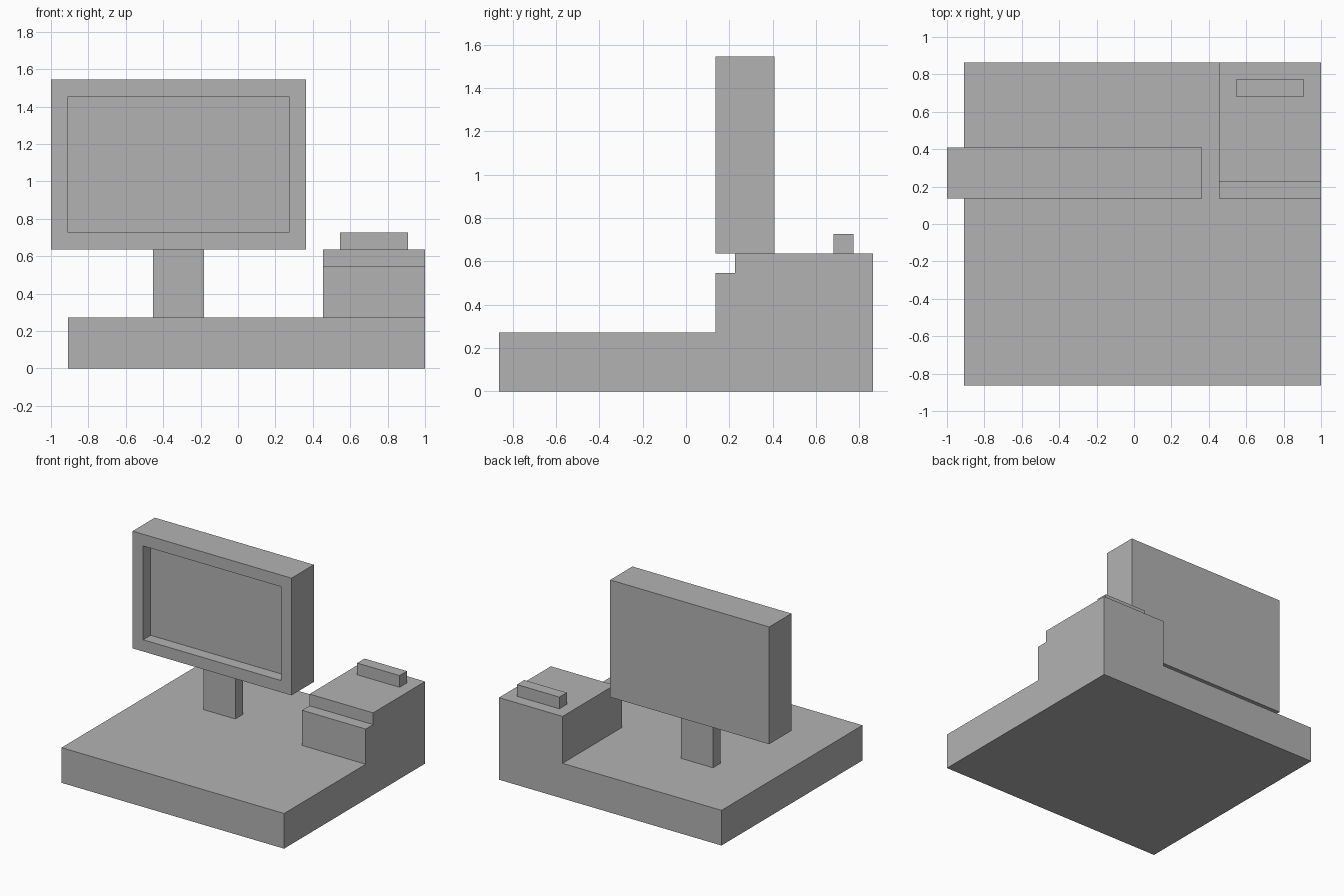
import bpy
import bmesh
from mathutils import Vector

U = 1 / 11  # block unit: the whole model is 22 blocks wide

cube = bpy.data.objects.get("Cube")
if cube:
    bpy.data.objects.remove(cube, do_unlink=True)

grey = bpy.data.materials.new("plain grey")
grey.use_nodes = True
grey.diffuse_color = (0.45, 0.45, 0.45, 1)
grey.node_tree.nodes["Principled BSDF"].inputs["Base Color"].default_value = (0.45, 0.45, 0.45, 1)


def finish(name, bm):
    bmesh.ops.recalc_face_normals(bm, faces=bm.faces)
    bmesh.ops.scale(bm, vec=(U, U, U), verts=bm.verts)
    mesh = bpy.data.meshes.new(name)
    bm.to_mesh(mesh)
    bm.free()
    mesh.materials.append(grey)
    obj = bpy.data.objects.new(name, mesh)
    bpy.context.collection.objects.link(obj)
    return obj


def extrude_profile(points, x0, x1):
    """Side profile of (y, z) points, extruded along x."""
    bm = bmesh.new()
    face = bm.faces.new([bm.verts.new((x0, y, z)) for y, z in points])
    side = bmesh.ops.extrude_face_region(bm, geom=[face], use_keep_orig=True)
    moved = [v for v in side["geom"] if isinstance(v, bmesh.types.BMVert)]
    bmesh.ops.translate(bm, vec=(x1 - x0, 0, 0), verts=moved)
    bmesh.ops.recalc_face_normals(bm, faces=bm.faces)
    return bm


def box(x, y, z):
    return extrude_profile([(y[0], z[0]), (y[1], z[0]), (y[1], z[1]), (y[0], z[1])], *x)


# Desk slab, stand and raised key on the side cabinet
finish("base", box((-10, 11), (-9.5, 9.5), (0, 3)))
finish("screen_stand", box((-5, -2), (2.5, 3.5), (3, 7)))
finish("cabinet_handle", box((6, 10), (7.5, 8.5), (7, 8)))

# Side cabinet with a low step at its front
step = [(1.5, 3), (9.5, 3), (9.5, 7), (2.5, 7), (2.5, 6), (1.5, 6)]
finish("side_cabinet", extrude_profile(step, 5, 11))

# Screen housing with a recessed front panel
bm = box((-11, 4), (1.5, 4.5), (7, 17))
front = min(bm.faces, key=lambda f: f.calc_center_median().y)
bmesh.ops.inset_region(bm, faces=[front], thickness=1, use_even_offset=True)
panel = bmesh.ops.extrude_discrete_faces(bm, faces=[front])["faces"][0]
bmesh.ops.translate(bm, vec=Vector((0, 1, 0)), verts=panel.verts)
finish("screen", bm)
